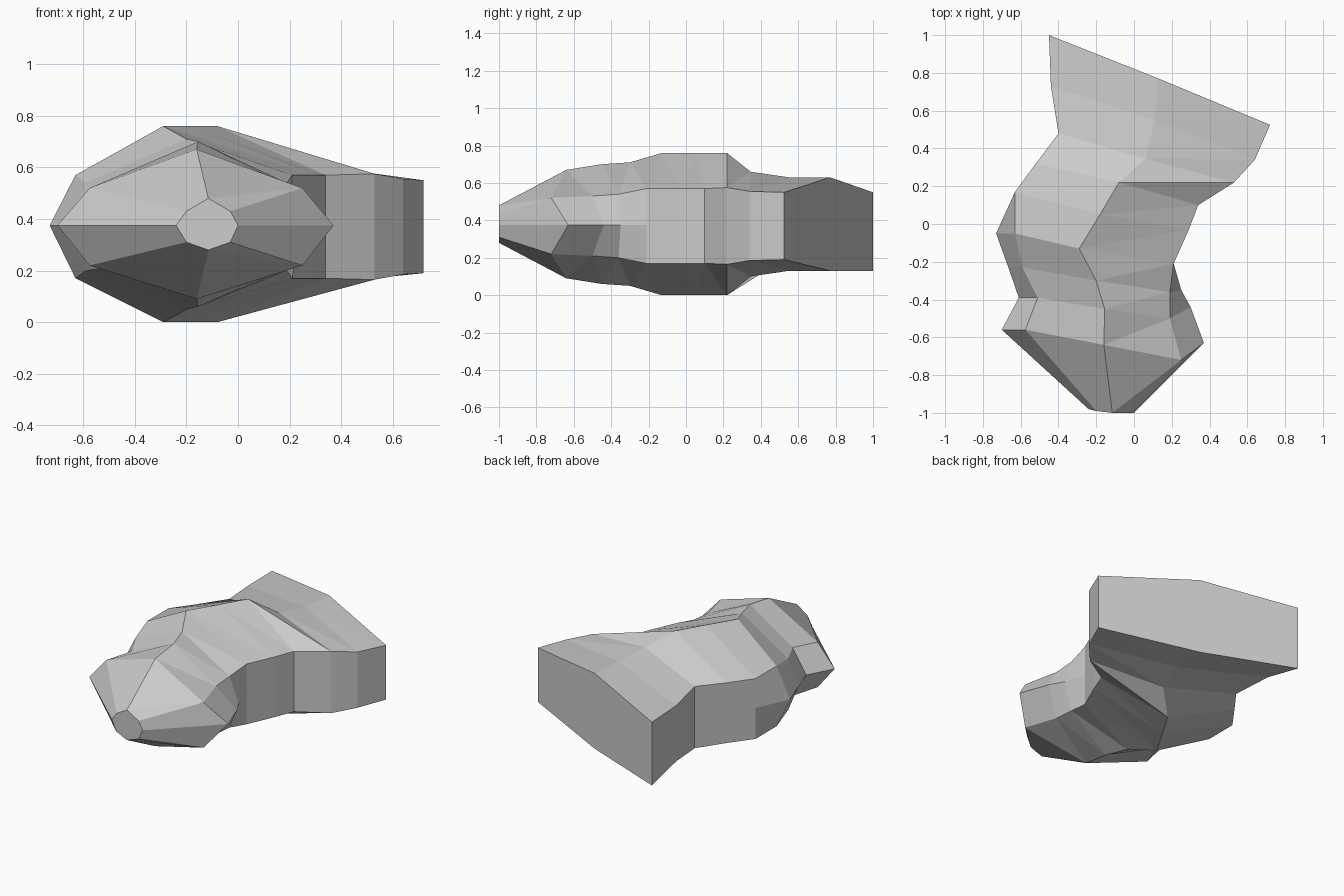
import bpy, bmesh

if "Cube" in bpy.data.objects:
    bpy.data.objects.remove(bpy.data.objects["Cube"])

# Upper half of each cross-section, from the tip (front) to the cut end (back):
# upper-left (x, y), crest (x, y), upper-right (x, y), shoulder z, crest z
sections = [
    ((-0.20, -0.99), (-0.115, -1.0), (-0.03, -1.0), 0.43, 0.48),
    ((-0.575, -0.56), (-0.16, -0.64), (0.25, -0.72), 0.52, 0.67),
    ((-0.51, -0.39), (-0.155, -0.45), (0.19, -0.50), 0.53, 0.70),
    ((-0.59, -0.23), (-0.20, -0.30), (0.19, -0.36), 0.54, 0.71),
    ((-0.63, -0.05), (-0.29, -0.13), (0.21, -0.21), 0.57, 0.76),
    ((-0.63, 0.17), (-0.18, 0.05), (0.29, -0.03), 0.57, 0.76),
    ((-0.52, 0.32), (-0.08, 0.22), (0.34, 0.10), 0.57, 0.76),
    ((-0.40, 0.48), (0.06, 0.345), (0.53, 0.22), 0.575, 0.66),
    ((-0.44, 0.73), (0.11, 0.55), (0.64, 0.34), 0.555, 0.63),
    ((-0.45, 1.0), (0.13, 0.77), (0.72, 0.525), 0.55, 0.63),
]
# Side ridges at mid height, where they stand out from the shoulders
left_ridge = {0: (-0.24, -0.98), 1: (-0.70, -0.56), 2: (-0.61, -0.39),
              3: (-0.665, -0.23), 4: (-0.73, -0.05)}
right_ridge = {0: (0.0, -1.0), 1: (0.37, -0.63), 2: (0.30, -0.44), 3: (0.25, -0.35)}
MID = 0.375

bm = bmesh.new()
rings = []
for i, (ul, c, ur, sz, cz) in enumerate(sections):
    left = left_ridge.get(i, ul)
    right = right_ridge.get(i, ur)
    low_left = 0.13 if i == len(sections) - 1 else 0.74 - sz
    pts = [(*left, MID), (*ul, sz), (*c, cz), (*ur, sz),
           (*right, MID), (*ur, 0.74 - sz), (*c, 0.76 - cz), (*ul, low_left)]
    rings.append([bm.verts.new(p) for p in pts])

# Skin between neighbouring sections
for a, b in zip(rings, rings[1:]):
    for k in range(8):
        n = (k + 1) % 8
        if k == 2:      # right top slope
            bm.faces.new((a[k], a[n], b[n]))
            bm.faces.new((a[k], b[n], b[k]))
        elif k == 5:    # right bottom slope
            bm.faces.new((a[k], a[n], b[k]))
            bm.faces.new((a[n], b[n], b[k]))
        else:
            bm.faces.new((a[k], a[n], b[n], b[k]))

# Blunt tip and flat cut end
bm.faces.new(rings[0])
bm.faces.new(rings[-1])
bmesh.ops.recalc_face_normals(bm, faces=bm.faces[:])

mesh = bpy.data.meshes.new("faceted_body")
bm.to_mesh(mesh)
bm.free()
body = bpy.data.objects.new("faceted_body", mesh)
bpy.context.collection.objects.link(body)
